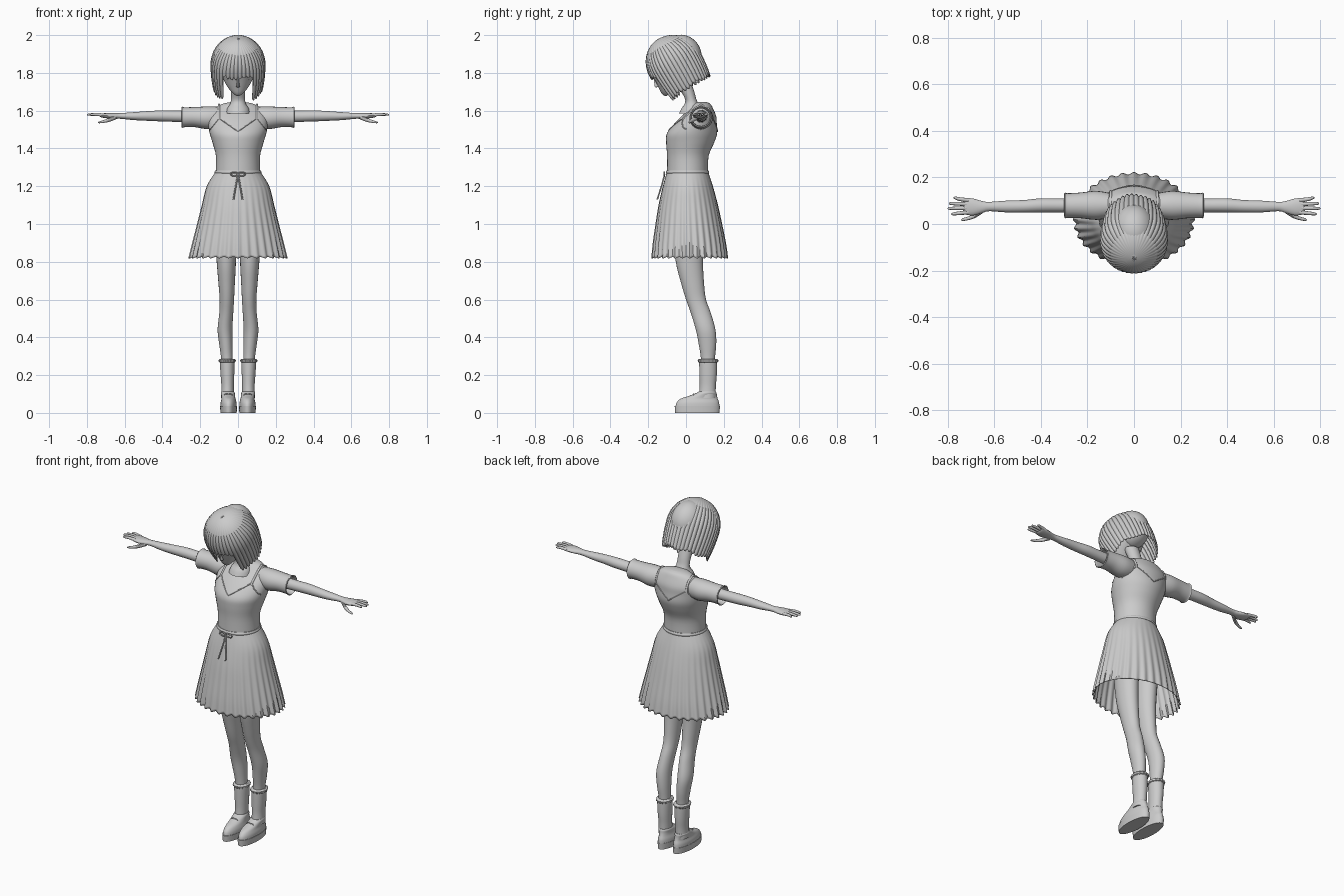
import bpy
import math
from mathutils import Matrix, Vector

cube = bpy.data.objects.get("Cube")
if cube:
    bpy.data.objects.remove(cube)

# Single clay colour for the whole figure
clay = bpy.data.materials.new("clay_grey")
clay.use_nodes = True
clay.diffuse_color = (0.6, 0.6, 0.6, 1)
clay.node_tree.nodes["Principled BSDF"].inputs["Base Color"].default_value = (0.6, 0.6, 0.6, 1)

# Head frame: tipped forward, looking a little down
HEAD = Matrix.Translation((0, -0.07, 1.845)) @ Matrix.Rotation(math.radians(30), 4, 'X')


def smooth_keys(keys, steps=4):
    """Catmull-Rom interpolation through rows of numbers."""
    out = []
    for i in range(len(keys) - 1):
        a, b = keys[max(i - 1, 0)], keys[i]
        c, d = keys[i + 1], keys[min(i + 2, len(keys) - 1)]
        for s in range(steps):
            t = s / steps
            out.append([q + 0.5 * t * (r - p + t * (2*p - 5*q + 4*r - w + t * (3*(q - r) + w - p)))
                        for p, q, r, w in zip(a, b, c, d)])
    return out + [list(keys[-1])]


def loft(name, rings, caps=True, mirror=False, thick=0, angle=40):
    """Skin a list of closed rings that share one point count."""
    n = len(rings[0])
    verts = [p for ring in rings for p in ring]
    faces = [(r*n + i, r*n + (i + 1) % n, (r + 1)*n + (i + 1) % n, (r + 1)*n + i)
             for r in range(len(rings) - 1) for i in range(n)]
    if caps:
        faces += [tuple(reversed(range(n))), tuple(range(len(verts) - n, len(verts)))]
    mesh = bpy.data.meshes.new(name)
    mesh.from_pydata(verts, [], faces)
    mesh.materials.append(clay)
    ob = bpy.data.objects.new(name, mesh)
    bpy.context.collection.objects.link(ob)
    bpy.ops.object.select_all(action='DESELECT')
    ob.select_set(True)
    bpy.context.view_layer.objects.active = ob
    bpy.ops.object.mode_set(mode='EDIT')
    bpy.ops.mesh.select_all(action='SELECT')
    bpy.ops.mesh.normals_make_consistent(inside=False)
    bpy.ops.object.mode_set(mode='OBJECT')
    bpy.ops.object.shade_smooth_by_angle(angle=math.radians(angle))
    if thick:
        ob.modifiers.new("thickness", 'SOLIDIFY').thickness = thick
    if mirror:
        ob.modifiers.new("mirror", 'MIRROR')
    return ob


def oval(key, axis, n, frame=None):
    """Ring from (position, centre a, radius a, centre b, radius b)."""
    pos, ca, ra, cb, rb = key
    ring = []
    for i in range(n):
        t = math.tau * i / n
        a, b = ca + ra * math.cos(t), cb + rb * math.sin(t)
        p = Vector((a, b, pos) if axis == 'Z' else (pos, a, b))
        ring.append(frame @ p if frame else p)
    return ring


def tube(name, keys, axis='Z', n=24, steps=4, frame=None, **kw):
    return loft(name, [oval(k, axis, n, frame) for k in smooth_keys(keys, steps)], **kw)


def cord(name, points, radius, cyclic=False):
    """Round cord along a path."""
    cu = bpy.data.curves.new(name, 'CURVE')
    cu.dimensions = '3D'
    cu.bevel_depth = radius
    cu.bevel_resolution = 2
    sp = cu.splines.new('POLY')
    sp.points.add(len(points) - 1)
    for pt, co in zip(sp.points, points):
        pt.co = (*co, 1)
    sp.use_cyclic_u = cyclic
    cu.materials.append(clay)
    bpy.context.collection.objects.link(bpy.data.objects.new(name, cu))


# Bodice and shoulders
bodice = [(1.27, 0, .117, .008, .108), (1.36, 0, .117, .01, .11), (1.43, 0, .135, .022, .127),
          (1.48, 0, .15, .032, .133), (1.53, 0, .158, .05, .113), (1.57, 0, .155, .068, .092),
          (1.61, 0, .125, .082, .062), (1.635, 0, .085, .085, .045), (1.645, 0, .04, .085, .025)]
tube("bodice", bodice, n=40)
profile = smooth_keys(bodice, 8)


def on_bodice(x, z, side):
    _, _, rx, cy, ry = min(profile, key=lambda k: abs(k[0] - z))
    return (x, cy + side * ry * math.sqrt(max(0, 1 - (x / rx) ** 2)), z)


# Neckline edges and shoulder straps
for side, label in ((-1, "front"), (1, "back")):
    path = []
    corners = [(-.148, 1.5), (-.1, 1.56), (0, 1.49), (.1, 1.56), (.148, 1.5)]
    for (x0, z0), (x1, z1) in zip(corners, corners[1:]):
        path += [on_bodice(x0 + (x1 - x0) * t / 8, z0 + (z1 - z0) * t / 8, side) for t in range(9)]
    cord(label + "_neckline", path, .003)
for x, label in ((.1, "left"), (-.1, "right")):
    heights = [1.55, 1.57, 1.59, 1.61]
    cord(label + "_strap", [on_bodice(x, z, -1) for z in heights]
         + [(x, .08, 1.632)] + [on_bodice(x, z, 1) for z in reversed(heights)], .006)

# Pleated skirt
PLEATS = 32
skirt_rings = []
for z, rx, cy, ry in smooth_keys([(1.28, .117, .008, .108), (1.2, .165, .01, .132), (1.1, .19, .012, .156),
                                  (1.0, .214, .015, .174), (.9, .238, .018, .19), (.822, .256, .02, .198)]):
    drop = (1.28 - z) / .46
    ring = []
    for i in range(PLEATS * 6):
        t = math.tau * i / (PLEATS * 6)
        wave = math.cos(PLEATS * t)
        k = 1 + .028 * drop * wave
        ring.append((rx * k * math.cos(t), cy + ry * k * math.sin(t), z - .004 * drop * wave))
    skirt_rings.append(ring)
loft("skirt", skirt_rings, caps=False, thick=.004)

# Waist cord and bow
tube("waist_band", [(1.268, 0, .122, .008, .113), (1.276, 0, .124, .008, .115), (1.284, 0, .12, .008, .111)], n=40)
for s, label in ((1, "left"), (-1, "right")):
    loop = [(s * (.02 - .02 * math.cos(t)), -.115, 1.262 + .01 * math.sin(t) + .003)
            for t in [math.tau * i / 12 for i in range(12)]]
    cord(label + "_bow_loop", loop, .004, True)
    cord(label + "_bow_tail", [(0, -.113, 1.262), (s * .01, -.127, 1.21), (s * .024, -.152, 1.13)], .004)

# Sleeves, open at the outer end
tube("sleeve", [(.09, .08, .05, 1.565, .055), (.16, .08, .062, 1.562, .06), (.23, .08, .055, 1.566, .053),
                (.285, .079, .053, 1.565, .053), (.296, .079, .056, 1.565, .057)],
     'X', caps=False, mirror=True, thick=.006)

# Arms
tube("arm", [(.12, .08, .034, 1.57, .034), (.3, .08, .03, 1.57, .03), (.4, .08, .03, 1.572, .029),
             (.47, .076, .027, 1.572, .026), (.55, .075, .025, 1.571, .021), (.62, .075, .02, 1.572, .015),
             (.65, .073, .025, 1.572, .015), (.69, .073, .036, 1.573, .014), (.725, .076, .035, 1.575, .01),
             (.735, .076, .028, 1.576, .004)], 'X', n=20, mirror=True)

# Fingers and thumbs
for label, y, tip_y, tip_x in (("index", .05, .043, .785), ("middle", .068, .067, .8),
                               ("ring", .085, .088, .795), ("little", .102, .112, .775)):
    tube(label + "_finger", [(.71, y, .009, 1.576, .009), (.75, (y + tip_y) / 2, .008, 1.58, .008),
                             (tip_x - .008, tip_y, .006, 1.579, .006), (tip_x, tip_y, .002, 1.577, .002)],
         'X', n=10, steps=3, mirror=True)
tube("thumb", [(.645, .062, .012, 1.566, .012), (.68, .038, .011, 1.552, .011),
               (.71, .025, .008, 1.543, .008), (.735, .019, .006, 1.538, .005), (.742, .018, .002, 1.537, .002)],
     'X', n=10, steps=3, mirror=True)

# Neck
tube("neck", [(1.585, 0, .064, .025, .062), (1.61, 0, .058, .03, .055), (1.635, 0, .042, .03, .038),
              (1.66, 0, .037, .025, .03), (1.7, 0, .037, .01, .034), (1.77, 0, .04, -.02, .04)])

# Head with narrow chin
tube("head", [(-.128, 0, .01, -.1, .015), (-.118, 0, .028, -.09, .034), (-.1, 0, .05, -.068, .06),
              (-.07, 0, .075, -.035, .092), (-.03, 0, .094, -.007, .118), (.03, 0, .105, 0, .122),
              (.08, 0, .098, 0, .11), (.12, 0, .06, 0, .07), (.135, 0, .01, 0, .01)], n=28, frame=HEAD)
tube("nose", [(-.064, 0, .01, -.125, .006), (-.057, 0, .009, -.13, .012), (-.035, 0, .006, -.125, .009),
              (-.01, 0, .004, -.12, .004)], n=10, frame=HEAD)
cord("mouth", [HEAD @ Vector((x * .005, -.121 + abs(x) * .0015, -.087)) for x in range(-4, 5)], .0025)
for x, label in ((.042, "left"), (-.042, "right")):
    cord(label + "_eyelid", [HEAD @ Vector((x + .005 * i, -.116 + abs(x + .005 * i) * .3, -.032 - .0008 * i * i))
                             for i in range(-3, 4)], .003)

# Smooth back of the crown
crown_back = []
for i in range(1, 16):
    a = math.pi * i / 16
    crown_back.append((-math.cos(a) * .112 + .018, 0, math.sin(a) * .092, .062, math.sin(a) * .107))
tube("crown_back", crown_back, steps=1, n=32, frame=HEAD)

# Bobbed hair made of scalloped strands
STRANDS, SEG = 40, 5
count = STRANDS * SEG
hair_rings = []
for row in range(1, 23):
    ring = []
    for i in range(count):
        t = math.tau * i / count
        off = abs((t + math.pi) % math.tau - math.pi)
        groove = abs(math.sin(STRANDS * t / 2))
        hem = -.012 if off < .6 else -.152 - .012 * math.exp(-((off - .85) / .3) ** 2)
        hem += .014 * (1 - groove) + .006 * math.sin(7 * t)
        if row <= 12:
            phi = math.pi / 2 * row / 12
            flare, z = math.sin(phi), .155 * math.cos(phi)
        else:
            d = (row - 12) / 10
            z = hem * d
            flare = 1 - .1 * (z / .15) ** 2
        k = flare * (1 - .04 * flare * (1 - groove))
        ry = .15 - .01 * math.cos(t)
        ring.append(HEAD @ Vector((.146 * k * math.sin(t), -ry * k * math.cos(t), z)))
    hair_rings.append(ring)
hair_rings.insert(0, [HEAD @ Vector((0, 0, .156))] * count)
loft("hair", hair_rings, caps=False, thick=.006, angle=30)

# Legs
tube("leg", [(1.1, .065, .06, .02, .085), (.95, .066, .058, .015, .08), (.8, .062, .051, .018, .072),
             (.68, .06, .043, .036, .06), (.6, .059, .038, .053, .053), (.53, .062, .037, .078, .053),
             (.44, .069, .039, .104, .052), (.36, .064, .035, .114, .046), (.27, .058, .03, .116, .036),
             (.1, .055, .028, .115, .035)], mirror=True)

# Socks with a ruffled cuff
tube("sock", [(.08, .056, .034, .112, .045), (.14, .055, .033, .115, .043), (.2, .056, .036, .117, .046),
              (.27, .057, .039, .117, .047), (.282, .057, .036, .117, .044)], mirror=True)
cuff = []
for z, grow in ((.265, .94), (.27, 1.1), (.28, 1.14), (.286, .96)):
    cuff.append([(.057 + .039 * k * math.cos(t), .117 + .047 * k * math.sin(t), z)
                 for t in [math.tau * i / 64 for i in range(64)]
                 for k in [grow + .04 * math.cos(16 * t)]])
loft("sock_cuff", cuff, mirror=True)

# Shoes with soles and small bows
tube("shoe_sole", [(0, .05, .043, .06, .117), (.036, .05, .045, .06, .12)], steps=1, n=32, mirror=True)
tube("shoe_upper", [(.034, .05, .043, .061, .116), (.055, .05, .042, .063, .112), (.075, .05, .037, .07, .098),
                    (.09, .052, .036, .09, .074), (.105, .054, .037, .108, .054), (.112, .055, .034, .112, .046)],
     n=32, mirror=True)
for s, label in ((1, "left"), (-1, "right")):
    for w, part in ((1, "outer"), (-1, "inner")):
        cord(f"{label}_shoe_bow_{part}",
             [(s * .052 + w * (.01 - .01 * math.cos(t)), .04, .094 + .007 * math.sin(t))
              for t in [math.tau * i / 10 for i in range(10)]], .003, True)
